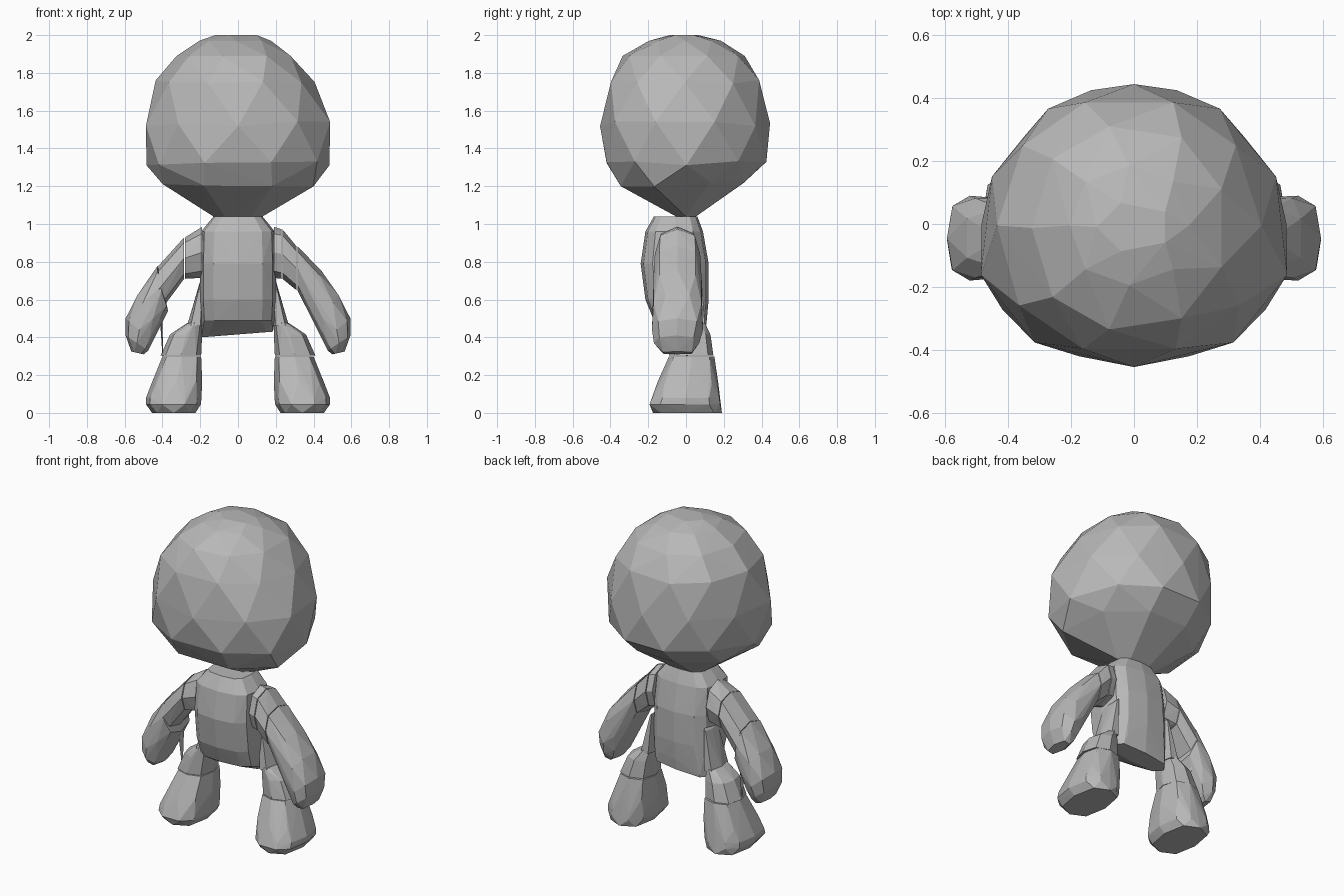
import bpy, bmesh, math, random

random.seed(4)
if "Cube" in bpy.data.objects:
    bpy.data.objects.remove(bpy.data.objects["Cube"])

grey = bpy.data.materials.new("plain grey")
grey.use_nodes = True
grey.diffuse_color = (0.48, 0.48, 0.48, 1)
grey.node_tree.nodes["Principled BSDF"].inputs["Base Color"].default_value = (0.48, 0.48, 0.48, 1)


def ring(a, b, y0, y1, n=8, power=0.8, turn=0.0, jitter=0.0):
    """Rounded loop whose width runs from a to b (x, z) and depth from y0 to y1."""
    points = []
    for i in range(n):
        t = 2 * math.pi * (i + turn) / n
        c, s = math.cos(t), math.sin(t)
        u = math.copysign(abs(c) ** power, c)
        v = math.copysign(abs(s) ** power, s)
        x = (a[0] + b[0]) / 2 + u * (b[0] - a[0]) / 2
        z = (a[1] + b[1]) / 2 + u * (b[1] - a[1]) / 2
        y = (y0 + y1) / 2 + v * (y1 - y0) / 2
        points.append((x, y, z + random.uniform(-jitter, jitter)))
    return points


def solid(name, rings, side=1):
    """Faceted skin stretched around a stack of loops."""
    bm = bmesh.new()
    for loop in rings:
        for x, y, z in loop:
            bm.verts.new((x * side, y, z))
    result = bmesh.ops.convex_hull(bm, input=bm.verts[:])
    loose = {v for v in result["geom_interior"] + result["geom_unused"]
             if isinstance(v, bmesh.types.BMVert)}
    bmesh.ops.delete(bm, geom=list(loose), context="VERTS")
    bmesh.ops.recalc_face_normals(bm, faces=bm.faces[:])
    mesh = bpy.data.meshes.new(name)
    bm.to_mesh(mesh)
    bm.free()
    mesh.materials.append(grey)
    bpy.context.collection.objects.link(bpy.data.objects.new(name, mesh))


# Head: wide at the cheeks, tapering to the neck, each loop with its
# height, half width, depth range, sides, narrowing to the back and lean
head = [(1.04, 0.13, -0.06, 0.06, 6, 0, 0), (1.21, 0.40, -0.37, 0.33, 8, 0.7, 0),
        (1.32, 0.485, -0.44, 0.445, 10, 0.45, 0), (1.53, 0.495, -0.455, 0.445, 10, 0.3, 0),
        (1.75, 0.42, -0.43, 0.39, 10, 0.1, 0.015), (1.89, 0.31, -0.355, 0.30, 9, 0, 0.015),
        (1.97, 0.19, -0.21, 0.17, 8, 0, 0.015), (2.0, 0.12, -0.09, 0.07, 5, 0, 0)]
loops = []
for i, (z, w, y0, y1, n, narrow, lean) in enumerate(head):
    wobble = 0.015 if 0 < i < 5 else 0
    loop = ring((-w, z), (w, z), y0, y1, n, 0.9, 0.5 * (i % 2), wobble)
    loops.append([(x * (1 - narrow * max(y, -0.1)) - lean, y + lean, h) for x, y, h in loop])
solid("head", loops)

# Torso: rounded box with a fuller belly and a rear-set underside
torso = [(1.04, 0.13, -0.17, 0.06), (0.96, 0.195, -0.215, 0.09), (0.79, 0.2, -0.24, 0.12),
         (0.6, 0.2, -0.215, 0.12), (0.49, 0.195, -0.17, 0.11)]
loops = [ring((-w, z), (w, z), y0, y1, 12, 0.62) for z, w, y0, y1 in torso]
loops.append(ring((-0.195, 0.40), (0.185, 0.43), -0.03, 0.10, 8, 0.6))
solid("torso", loops)

# Arm and leg sections, outer point then inner point
for side, label in ((1, "left"), (-1, "right")):
    cut = 0.23 if side > 0 else 0.28
    elbow = 0.31 if side > 0 else 0.42
    root = ring((0.19, 0.985), (0.19, 0.715), -0.16, 0.07, 8, 0.9)
    cuff = ring((cut, 1.17 - cut * 0.86), (cut, 0.71), -0.165, 0.075, 8, 0.8)
    bend = ring((elbow, 1.17 - elbow * 0.93), (elbow, 0.99 - elbow * 1.1), -0.17, 0.08, 8, 0.75)
    solid(label + "_shoulder", [root, cuff], side)
    solid(label + "_upper_arm", [[(x + 0.005, y, z) for x, y, z in cuff], bend], side)
    hand = [[(x + 0.005, y, z) for x, y, z in bend],
            ring((0.44, 0.755), (0.37, 0.54), -0.17, 0.08),
            ring((0.535, 0.63), (0.42, 0.45), -0.18, 0.09, 8, 0.8, 0.5),
            ring((0.595, 0.50), (0.45, 0.38), -0.18, 0.09),
            ring((0.595, 0.41), (0.475, 0.33), -0.17, 0.07),
            ring((0.565, 0.325), (0.50, 0.31), -0.13, 0.04, 6)]
    solid(label + "_forearm", hand, side)

    # Hip wedge running up the side of the torso
    solid(label + "_hip", [ring((0.18, 0.72), (0.2, 0.7), -0.05, 0.09, 6),
                           ring((0.18, 0.46), (0.27, 0.46), -0.08, 0.11, 6)], side)
    thigh = [ring((0.27, 0.475), (0.19, 0.48), -0.07, 0.10),
             ring((0.36, 0.415), (0.19, 0.41), -0.08, 0.13),
             ring((0.41, 0.303), (0.195, 0.303), -0.09, 0.145)]
    solid(label + "_thigh", thigh, side)
    foot = [ring((0.40, 0.299), (0.195, 0.299), -0.09, 0.15, 8, 0.7),
            ring((0.46, 0.15), (0.19, 0.18), -0.15, 0.17, 8, 0.7),
            ring((0.487, 0.08), (0.193, 0.08), -0.185, 0.183, 10, 0.75),
            ring((0.487, 0.045), (0.197, 0.045), -0.2, 0.187, 10, 0.75),
            ring((0.455, 0.0), (0.225, 0.0), -0.175, 0.19, 8, 0.75)]
    solid(label + "_foot", foot, side)

# Thin strand hanging from the right elbow to the ankle
solid("right_elbow_strand", [ring((0.42, 0.6), (0.405, 0.6), -0.03, 0.05, 4),
                             ring((0.40, 0.30), (0.395, 0.30), 0, 0.01, 4)], -1)
